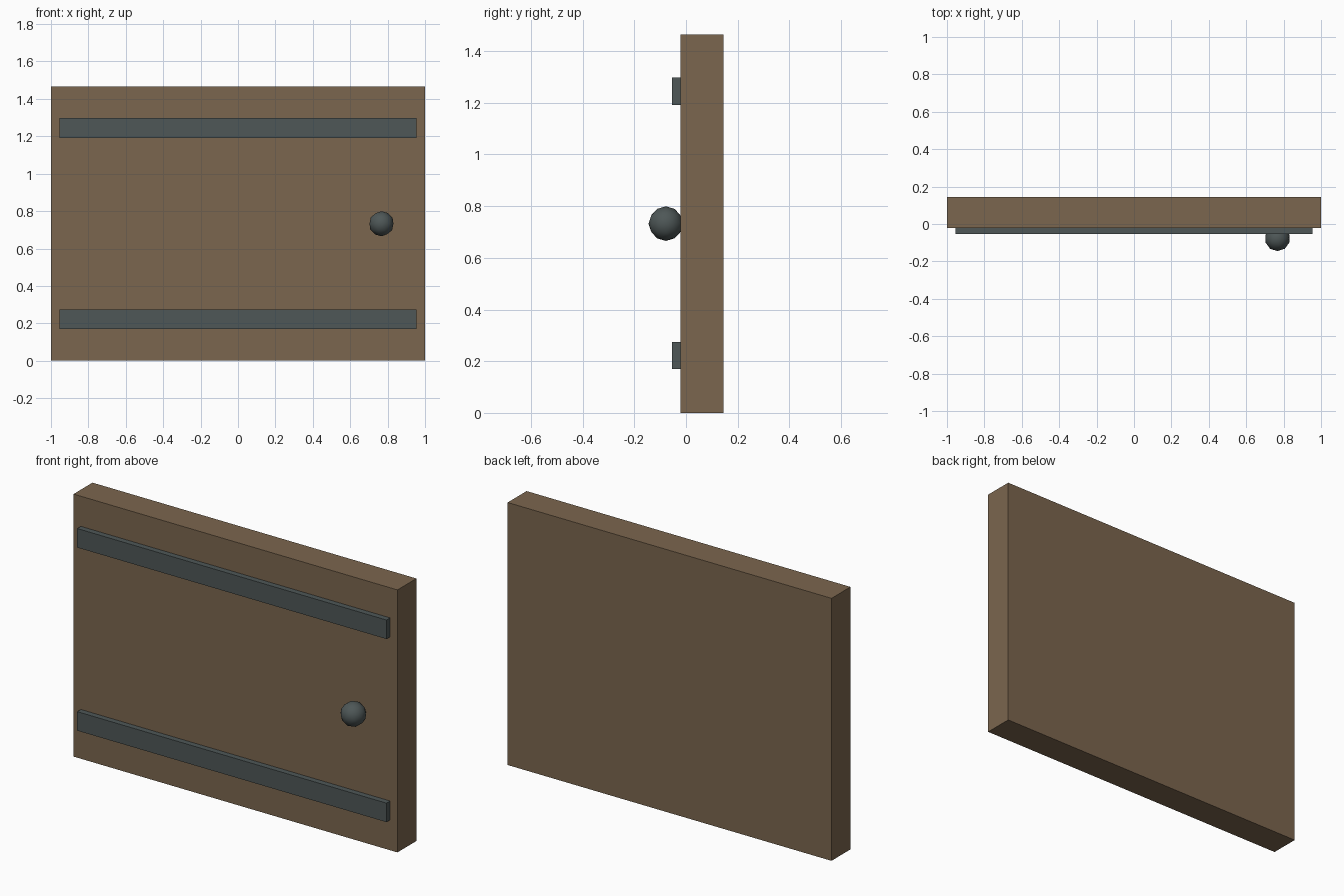
import bpy

if "Cube" in bpy.data.objects:
    bpy.data.objects.remove(bpy.data.objects["Cube"])


def srgb(*rgb):
    """8-bit sRGB to linear RGBA."""
    lin = [(c / 255 / 12.92) if c <= 10 else ((c / 255 + 0.055) / 1.055) ** 2.4 for c in rgb]
    return (*lin, 1.0)


def material(name, *rgb):
    mat = bpy.data.materials.new(name)
    mat.diffuse_color = srgb(*rgb)
    mat.use_nodes = True
    mat.node_tree.nodes["Principled BSDF"].inputs["Base Color"].default_value = mat.diffuse_color
    return mat


wood = material("brown wood", 123, 102, 78)
iron = material("dark iron", 78, 87, 87)


def box(name, x, y, z, mat):
    """Box from (min, max) ranges on each axis."""
    bpy.ops.mesh.primitive_cube_add(size=1, location=[sum(r) / 2 for r in (x, y, z)])
    ob = bpy.context.object
    ob.name = name
    ob.scale = [r[1] - r[0] for r in (x, y, z)]
    bpy.ops.object.transform_apply(location=False, rotation=False, scale=True)
    ob.data.materials.append(mat)
    return ob


HEIGHT = 1.465
FRONT = -0.022

# Door panel
box("door_panel", (-1, 1), (FRONT, 0.145), (0, HEIGHT), wood)

# Two iron straps across the front
for name, z in (("lower_strap", 0.222), ("upper_strap", 1.244)):
    box(name, (-0.955, 0.955), (-0.054, FRONT + 0.004), (z - 0.053, z + 0.053), iron)

# Round knob, partly sunk into the panel
bpy.ops.mesh.primitive_ico_sphere_add(subdivisions=2, radius=0.067,
                                      location=(0.767, -0.078, HEIGHT / 2))
knob = bpy.context.object
knob.name = "door_knob"
knob.data.materials.append(iron)
bpy.ops.object.shade_smooth()
